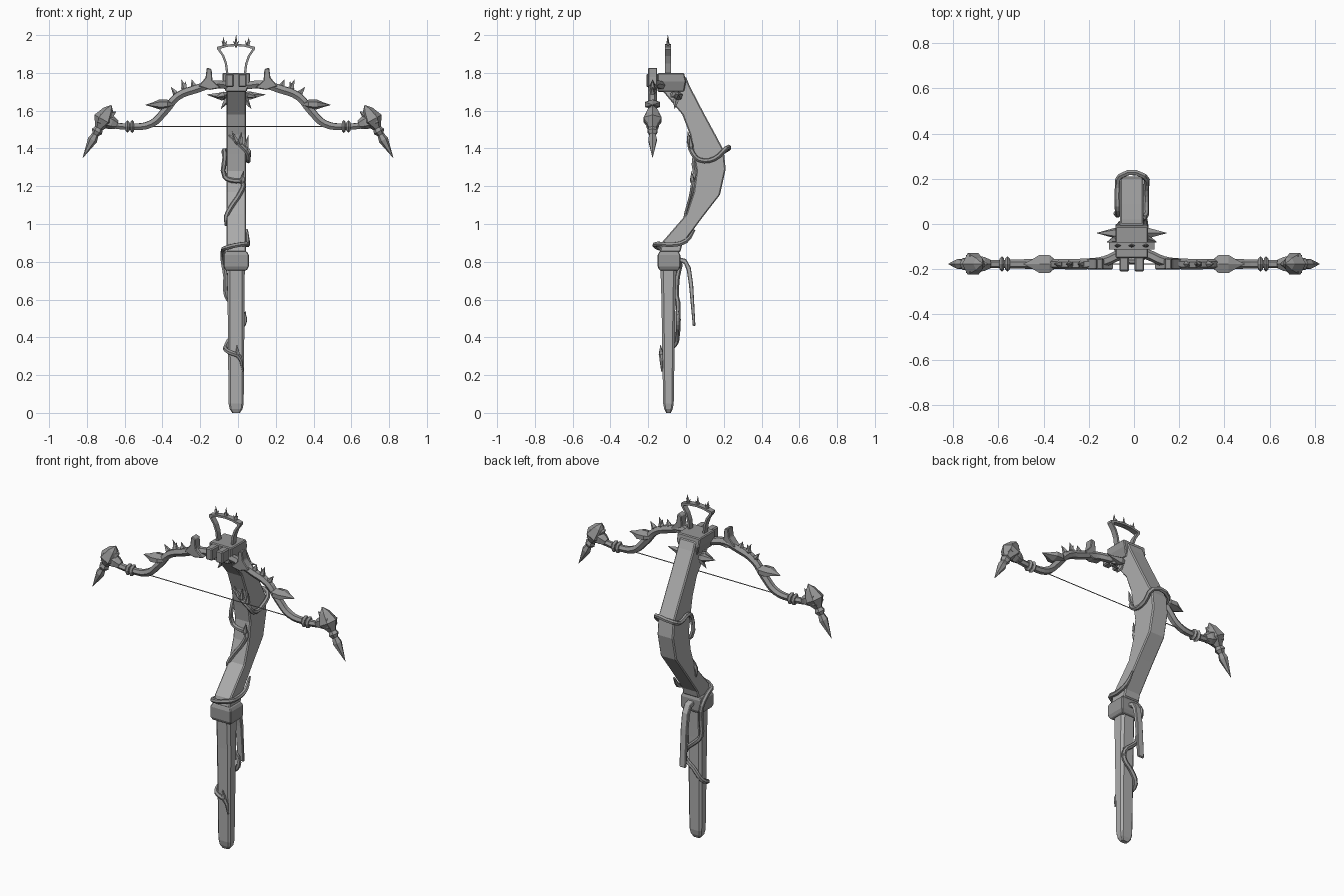
import bpy, bmesh, math
from mathutils import Vector, Matrix

cube = bpy.data.objects.get("Cube")
if cube:
    bpy.data.objects.remove(cube, do_unlink=True)

CX = -0.01      # stock centre line
BY = -0.177     # plane of the bow


def material(name, v):
    m = bpy.data.materials.new(name)
    m.use_nodes = True
    m.diffuse_color = (v, v, v, 1)
    m.node_tree.nodes["Principled BSDF"].inputs["Base Color"].default_value = (v, v, v, 1)
    return m


WOOD = material("pale grey wood", 0.42)
METAL = material("mid grey metal", 0.31)


def finish(name, bm, mat, bevel=0):
    bmesh.ops.recalc_face_normals(bm, faces=bm.faces)
    me = bpy.data.meshes.new(name)
    bm.to_mesh(me)
    bm.free()
    me.materials.append(mat)
    ob = bpy.data.objects.new(name, me)
    bpy.context.collection.objects.link(ob)
    if bevel:
        mod = ob.modifiers.new("Bevel", 'BEVEL')
        mod.width, mod.segments = bevel, 1
    return ob


def loft(name, rings, mat, bevel=0):
    """Skin a list of equal-length closed rings and cap both ends."""
    bm = bmesh.new()
    vs = [[bm.verts.new(p) for p in r] for r in rings]
    n = len(vs[0])
    for a, b in zip(vs, vs[1:]):
        for i in range(n):
            bm.faces.new((a[i], a[(i + 1) % n], b[(i + 1) % n], b[i]))
    bm.faces.new(vs[0])
    bm.faces.new(vs[-1])
    return finish(name, bm, mat, bevel)


def box(name, x, y, z, mat, bevel=0.006):
    rings = [[(x[0], y[0], h), (x[1], y[0], h), (x[1], y[1], h), (x[0], y[1], h)] for h in z]
    return loft(name, rings, mat, bevel)


def plate(name, outline, y, half, mat, bevel=0.004):
    """Extrude an x-z outline along y."""
    return loft(name, [[(px, y + s * half, pz) for px, pz in outline] for s in (-1, 1)], mat, bevel)


def spindle(name, start, end, profile, mat, sides=6, squash=1):
    """Turned shape along start-end; profile holds (fraction, radius), squash widens it in y."""
    a, b = Vector(start), Vector(end)
    d = (b - a).normalized()
    u = d.cross(Vector((0, 1, 0))).normalized()
    v = d.cross(u)
    rings = []
    for t, r in profile:
        c = a.lerp(b, t)
        ring = []
        for i in range(sides):
            w = math.tau * i / sides
            ring.append(c + max(r, 0.0008) * (u * math.cos(w) + v * math.sin(w) * squash))
        rings.append(ring)
    return loft(name, rings, mat)


def tube(name, pts, radius, mat, radii=None, res=4):
    """Smoothly bent rod through the points."""
    cu = bpy.data.curves.new(name, 'CURVE')
    cu.dimensions = '3D'
    cu.bevel_depth, cu.bevel_resolution = radius, 1
    cu.resolution_u, cu.use_fill_caps = res, True
    sp = cu.splines.new('BEZIER')
    sp.use_smooth = False
    sp.bezier_points.add(len(pts) - 1)
    for i, (bp, p) in enumerate(zip(sp.bezier_points, pts)):
        bp.co = p
        bp.handle_left_type = bp.handle_right_type = 'AUTO'
        bp.radius = radii[i] if radii else 1
    tmp = bpy.data.objects.new(name + "_path", cu)
    bpy.context.collection.objects.link(tmp)
    bpy.context.view_layer.update()
    me = bpy.data.meshes.new_from_object(tmp.evaluated_get(bpy.context.evaluated_depsgraph_get()))
    bpy.data.objects.remove(tmp, do_unlink=True)
    me.materials.clear()
    me.materials.append(mat)
    ob = bpy.data.objects.new(name, me)
    bpy.context.collection.objects.link(ob)
    return ob


THORN = [(0, 0.5), (0.3, 1), (1, 0)]


def thorn(name, a, b, r, squash=1):
    return spindle(name, a, b, [(t, k * r) for t, k in THORN], METAL, 5, squash)


# Curved stock: (front y, front z, back y, back z) from top to bottom
stations = [(-0.15, 1.74, 0.0, 1.78), (-0.12, 1.70, 0.02, 1.73), (-0.02, 1.58, 0.09, 1.595),
            (0.02, 1.475, 0.155, 1.475), (0.04, 1.37, 0.2, 1.39), (0.055, 1.28, 0.21, 1.29),
            (0.04, 1.17, 0.18, 1.155), (0, 1.05, 0.087, 1.035), (-0.13, 0.9, -0.02, 0.89),
            (-0.14, 0.85, -0.03, 0.85)]
W = 0.052
loft("stock", [[(CX - W, fy, fz), (CX + W, fy, fz), (CX + W, by, bz), (CX - W, by, bz)]
               for fy, fz, by, bz in stations], WOOD, 0.006)

# Handle with chamfered corners and a rounded foot: (z, half width, half depth)
rings = []
for z, hx, hy in [(0, 0.02, 0.012), (0.02, 0.034, 0.022), (0.05, 0.04, 0.028),
                  (0.6, 0.045, 0.037), (0.78, 0.046, 0.043)]:
    c = 0.35 * hy
    corner = [(hx, hy - c), (hx - c, hy)]
    quad = corner + [(-x, y) for x, y in corner[::-1]]
    quad += [(-x, -y) for x, y in quad]
    rings.append([(CX + x, -0.093 + y, z) for x, y in quad])
loft("handle", rings, WOOD)

# Collar with studs and a front spur
rings = []
for z, k in [(0.755, 0.85), (0.775, 1), (0.835, 1), (0.855, 0.85)]:
    rings.append([(CX + k * a * 0.067, -0.09 + k * b * 0.06, z)
                  for a, b in ((-1, -1), (1, -1), (1, 1), (-1, 1))])
loft("collar", rings, METAL, 0.004)
for s in (-1, 1):
    spindle("collar_stud", (CX + s * 0.026, -0.145, 0.81), (CX + s * 0.026, -0.185, 0.81),
            [(0, 0.018), (1, 0)], METAL, 4)

# Lever behind the handle
path = [(-0.04, 0.825, -0.04, 0.8), (0.0, 0.815, -0.01, 0.79), (0.025, 0.77, 0.004, 0.755),
        (0.038, 0.68, 0.016, 0.675), (0.05, 0.46, 0.036, 0.46)]
loft("lever", [[(CX - 0.02, a, b), (CX + 0.02, a, b), (CX + 0.02, c, d), (CX - 0.02, c, d)]
               for a, b, c, d in path], WOOD, 0.004)

# Head block with two front prongs
loft("head_block", [[(CX + a * w, y, z) for a, y in ((-1, -0.15), (1, -0.15), (1, b), (-1, b))]
                    for w, b, z in ((0.055, -0.01, 1.7), (0.073, 0.0, 1.755), (0.073, -0.01, 1.8))],
     METAL, 0.005)
for s in (-1, 1):
    box("head_prong", sorted((CX + s * 0.012, CX + s * 0.055)), (-0.21, -0.12), (1.725, 1.795), METAL)

# Sight frame: flat curved legs, arched bar, three thorns
half = [(0.052, 1.79), (0.06, 1.85), (0.075, 1.89), (0.1, 1.925), (0.1, 1.938), (0.05, 1.95), (0, 1.954)]
inner = [(0.04, 1.79), (0.048, 1.85), (0.062, 1.89), (0.083, 1.922), (0.083, 1.928), (0.048, 1.938), (0, 1.942)]
for s in (-1, 1):
    loft("sight_frame", [[(CX + s * p[0], y, p[1]) for p, y in
                          ((o, -0.112), (o, -0.08), (i, -0.08), (i, -0.112))]
                         for o, i in zip(half, inner)], METAL)
for x, top in ((-0.062, 1.99), (0, 2.0), (0.062, 1.99)):
    thorn("sight_thorn", (CX + x, -0.096, 1.935), (CX + x * 1.1, -0.096, top), 0.009)
    for s in (-1, 1):
        thorn("sight_side_thorn", (CX + x, -0.096, 1.94), (CX + x + s * 0.014, -0.096, 1.97), 0.006)

# Bow limbs and their ornaments, mirrored
limb = [(0, -0.12, 1.735), (0.06, -0.135, 1.735), (0.13, -0.165, 1.74), (0.22, BY, 1.715),
        (0.32, BY, 1.675), (0.385, BY, 1.60), (0.46, BY, 1.53), (0.57, BY, 1.515), (0.68, BY, 1.525)]
horn = [(0.09, 1.72), (0.135, 1.76), (0.14, 1.82), (0.165, 1.828), (0.172, 1.775), (0.21, 1.73), (0.15, 1.71)]
tip = [(0, 0), (0.1, 0.03), (0.28, 0.055), (0.39, 0.032), (0.44, 0.022), (0.5, 0.03),
       (0.56, 0.018), (0.66, 0.026), (1, 0)]
for s, side in ((1, "left"), (-1, "right")):
    tube(side + "_limb", [(s * x, y, z) for x, y, z in limb], 0.023, METAL,
         [1, 1, 1, 1.05, 1, 1, 0.95, 0.8, 0.8])
    plate(side + "_horn", [(s * x, z) for x, z in horn], BY, 0.024, METAL)
    spindle(side + "_limb_leaf", (s * 0.345, BY, 1.635), (s * 0.49, BY, 1.63),
            [(0, 0.01), (0.2, 0.025), (0.5, 0.026), (0.75, 0.012), (1, 0)], METAL, 6, 1.8)
    for x, z, tx, tz in ((0.23, 1.72, 0.245, 1.765), (0.275, 1.70, 0.3, 1.765),
                         (0.29, 1.70, 0.275, 1.755), (0.32, 1.68, 0.355, 1.725)):
        thorn(side + "_limb_thorn", (s * x, BY, z), (s * tx, BY, tz), 0.016)
    for x in (0.56, 0.585):
        spindle(side + "_limb_ring", (s * (x - 0.01), BY, 1.516), (s * (x + 0.01), BY, 1.516),
                [(0, 0.024), (0.5, 0.034), (1, 0.024)], METAL, 8)
    spindle(side + "_limb_tip", (s * 0.67, BY, 1.63), (s * 0.822, BY, 1.35), tip, METAL, 6)
    spindle(side + "_tip_socket", (s * 0.64, BY, 1.525), (s * 0.735, BY, 1.56),
            [(0, 0.022), (0.3, 0.036), (1, 0.045)], METAL, 6)
    thorn(side + "_tip_barb", (s * 0.7, BY, 1.56), (s * 0.645, BY, 1.595), 0.03)
    # Thorns at the sides of the head
    thorn(side + "_head_thorn", (CX + s * 0.04, -0.04, 1.675), (CX + s * 0.155, -0.04, 1.685), 0.024)
    thorn(side + "_low_thorn", (CX + s * 0.04, -0.05, 1.67), (CX + s * 0.08, -0.06, 1.61), 0.017)
    thorn(side + "_front_thorn", (CX + s * 0.05, -0.06, 1.69), (CX + s * 0.11, -0.08, 1.67), 0.02)

# Bow string
spindle("string", (-0.57, BY, 1.516), (0.57, BY, 1.516), [(0, 0.003), (1, 0.003)], METAL, 4)

# Vines winding round the stock and handle
upper = [(-0.05, 0.025, 1.47), (0, 0.02, 1.43), (0.05, 0.035, 1.375), (0.053, 0.07, 1.34),
         (0.053, 0.15, 1.345), (0.045, 0.212, 1.40), (-0.06, 0.212, 1.39), (-0.072, 0.16, 1.37),
         (-0.073, 0.08, 1.39), (-0.07, 0.045, 1.35), (-0.07, 0.05, 1.25), (-0.03, 0.045, 1.23),
         (0.025, 0.04, 1.22), (0.01, 0.03, 1.16), (-0.03, 0.015, 1.1), (-0.062, 0.0, 1.04), (-0.066, 0.0, 0.99)]
lower = [(0.046, 0.045, 0.97), (0.05, 0.0, 0.91), (0.05, -0.08, 0.89), (0.04, -0.148, 0.895),
         (-0.06, -0.148, 0.875), (-0.078, -0.09, 0.86), (-0.08, -0.035, 0.81), (-0.066, -0.045, 0.72),
         (-0.062, -0.05, 0.62), (-0.03, -0.042, 0.58), (0.03, -0.042, 0.52), (0.03, -0.042, 0.47),
         (-0.02, -0.045, 0.42), (-0.06, -0.06, 0.36), (-0.06, -0.115, 0.33), (-0.03, -0.13, 0.315),
         (0.005, -0.13, 0.3), (0.025, -0.128, 0.22)]
for name, pts in (("upper_vine", upper), ("lower_vine", lower)):
    tube(name, pts, 0.013, METAL, [0.5] + [1] * (len(pts) - 2) + [0.3], 3)

# Leaf thorns growing from the vines
for a, b in (((0, 0.02, 1.42), (-0.03, 0.01, 1.49)), ((0.01, 0.02, 1.41), (0.02, 0.01, 1.49)),
             ((0.04, 0.03, 1.39), (0.055, 0.02, 1.47)), ((0.02, 0.035, 1.21), (0.03, 0.03, 1.28)),
             ((0, -0.13, 0.29), (-0.005, -0.135, 0.36)), ((0.03, -0.04, 0.47), (0.04, -0.04, 0.54))):
    thorn("vine_thorn", a, b, 0.014)
